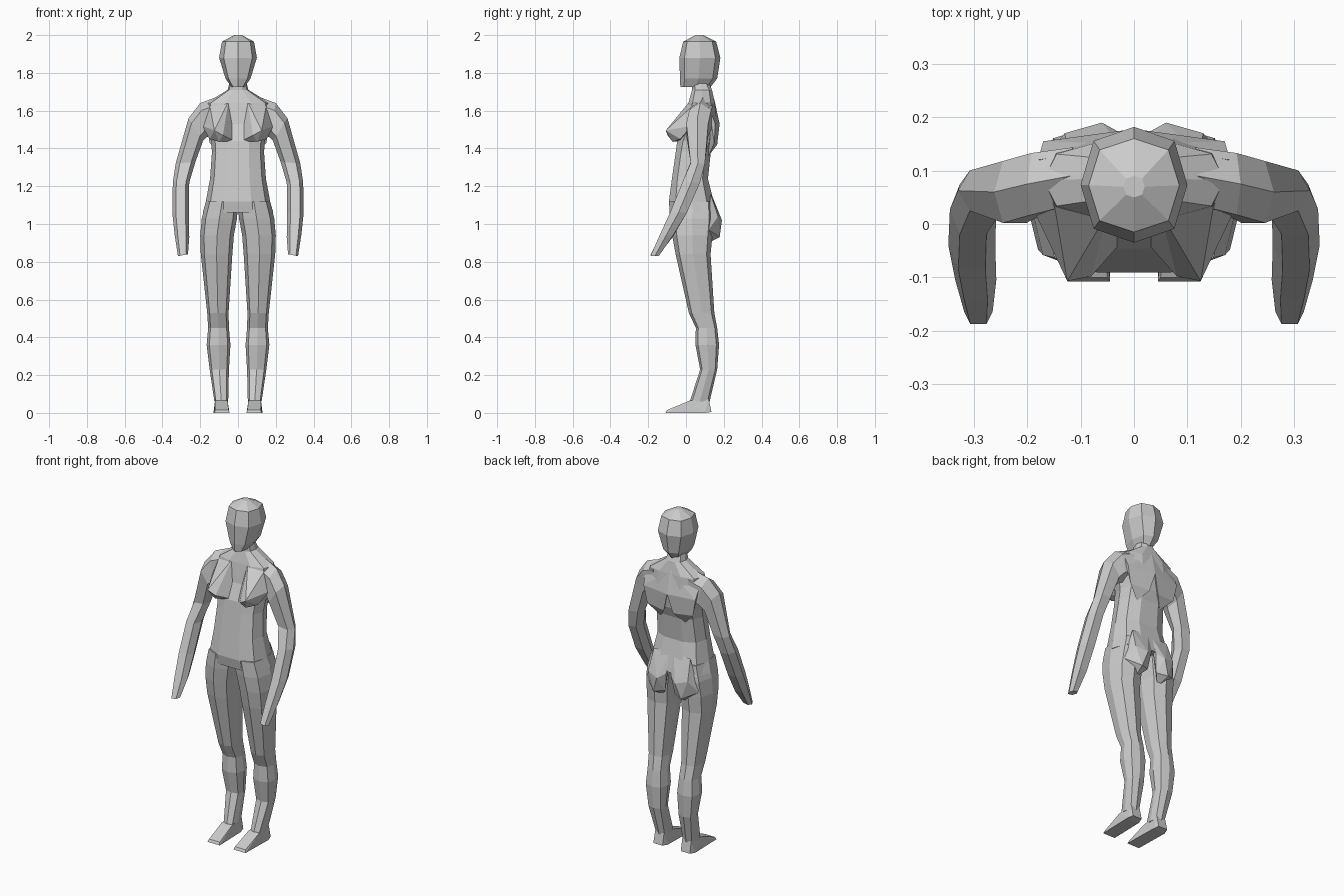
import bpy, bmesh, math


def finish(bm, name, mirror):
    bmesh.ops.recalc_face_normals(bm, faces=bm.faces)
    mesh = bpy.data.meshes.new(name)
    bm.to_mesh(mesh)
    bm.free()
    obj = bpy.data.objects.new(name, mesh)
    bpy.context.collection.objects.link(obj)
    if mirror:
        obj.modifiers.new("Mirror", "MIRROR").use_mirror_merge = False
    return obj


def loft(name, rings, sides=8, power=0.8, mirror=True):
    """Rings: inner x, inner z, outer x, outer z, front y, back y."""
    bm = bmesh.new()
    loops = []
    for xi, zi, xo, zo, yf, yb in rings:
        loop = []
        for i in range(sides):
            a = 2 * math.pi * i / sides
            c = math.copysign(abs(math.cos(a)) ** power, math.cos(a))
            s = math.copysign(abs(math.sin(a)) ** power, math.sin(a))
            t = (c + 1) / 2
            u = (s + 1) / 2
            loop.append(bm.verts.new((xi + (xo - xi) * t, yf + (yb - yf) * u, zi + (zo - zi) * t)))
        loops.append(loop)
    for a, b in zip(loops, loops[1:]):
        for i in range(sides):
            j = (i + 1) % sides
            bm.faces.new((a[i], a[j], b[j], b[i]))
    bm.faces.new(loops[0])
    bm.faces.new(loops[-1])
    return finish(bm, name, mirror)


def hull(name, points, mirror=True):
    bm = bmesh.new()
    for p in points:
        bm.verts.new(p)
    res = bmesh.ops.convex_hull(bm, input=bm.verts)
    loose = [v for v in bm.verts if not v.link_faces]
    bmesh.ops.delete(bm, geom=loose, context="VERTS")
    return finish(bm, name, mirror)


def level(rows):
    return [(xi, z, xo, z, yf, yb) for z, xi, xo, yf, yb in rows]


def centred(rows):
    return [(-w, z, w, z, yf, yb) for z, w, yf, yb in rows]


# Head with a faceted crown
loft("head", centred([
    (2.00, 0.02, 0.05, 0.09), (1.965, 0.085, -0.015, 0.16), (1.88, 0.10, -0.035, 0.182),
    (1.77, 0.066, -0.032, 0.165), (1.725, 0.035, -0.03, 0.13)]), 8, 0.8, False)

# Neck, chest, waist and hips
loft("torso", centred([
    (1.75, 0.045, 0.03, 0.12), (1.71, 0.055, 0.03, 0.14), (1.64, 0.17, 0.01, 0.155),
    (1.53, 0.18, -0.01, 0.168), (1.44, 0.142, -0.05, 0.158), (1.38, 0.138, -0.058, 0.135),
    (1.24, 0.148, -0.078, 0.12), (1.12, 0.17, -0.095, 0.15), (1.06, 0.187, -0.085, 0.165)]),
    10, 0.75, False)

# Bust, one faceted wedge per side
hull("bust", [(0.05, 0.02, 1.65), (0.15, 0.04, 1.63), (0.19, 0.03, 1.52),
              (0.125, -0.107, 1.495), (0.08, -0.098, 1.47), (0.10, -0.07, 1.435),
              (0.02, -0.03, 1.44), (0.15, -0.03, 1.45), (0.02, 0.02, 1.50)])

# Shoulder blades overhanging the waist
hull("shoulder_blade", [(0.0, 0.15, 1.66), (0.18, 0.12, 1.62), (0.17, 0.155, 1.53),
                        (0.0, 0.178, 1.53), (0.15, 0.15, 1.43), (0.03, 0.165, 1.42),
                        (0.08, 0.12, 1.36), (0.05, 0.08, 1.50)])

# Buttocks
hull("buttock", [(0.01, 0.13, 1.17), (0.12, 0.13, 1.16), (0.06, 0.19, 1.02),
                 (0.13, 0.17, 1.04), (0.015, 0.165, 1.05), (0.17, 0.12, 0.97),
                 (0.09, 0.178, 0.93), (0.03, 0.15, 0.94), (0.08, 0.10, 0.89)])

# Leg from hip to ankle
loft("leg", level([
    (1.12, 0.0, 0.168, -0.09, 0.145), (1.03, 0.005, 0.192, -0.085, 0.15),
    (0.94, 0.022, 0.20, -0.073, 0.14), (0.84, 0.03, 0.197, -0.055, 0.13),
    (0.53, 0.05, 0.163, 0.015, 0.15), (0.45, 0.048, 0.158, 0.052, 0.165),
    (0.36, 0.04, 0.166, 0.05, 0.175), (0.23, 0.048, 0.15, 0.075, 0.165),
    (0.06, 0.052, 0.125, 0.02, 0.125)]), 8, 0.75)

# Foot wedge
hull("foot", [(0.045, -0.108, 0.0), (0.125, -0.108, 0.0), (0.05, -0.10, 0.015),
              (0.12, -0.10, 0.015), (0.055, 0.02, 0.065), (0.122, 0.02, 0.065),
              (0.06, 0.12, 0.075), (0.118, 0.12, 0.075), (0.06, 0.135, 0.005),
              (0.12, 0.135, 0.005), (0.05, 0.10, 0.0), (0.13, 0.10, 0.0)])

# Arm from shoulder to hand
loft("arm", [
    (0.10, 1.48, 0.12, 1.67, 0.03, 0.15), (0.165, 1.46, 0.20, 1.64, 0.01, 0.14),
    (0.185, 1.44, 0.262, 1.56, -0.005, 0.125), (0.225, 1.33, 0.33, 1.32, 0.02, 0.105),
    (0.258, 1.22, 0.345, 1.22, -0.025, 0.08), (0.26, 1.06, 0.348, 1.06, -0.09, 0.01),
    (0.258, 0.93, 0.335, 0.94, -0.145, -0.065), (0.265, 0.84, 0.318, 0.83, -0.19, -0.14)],
    6, 0.8)
